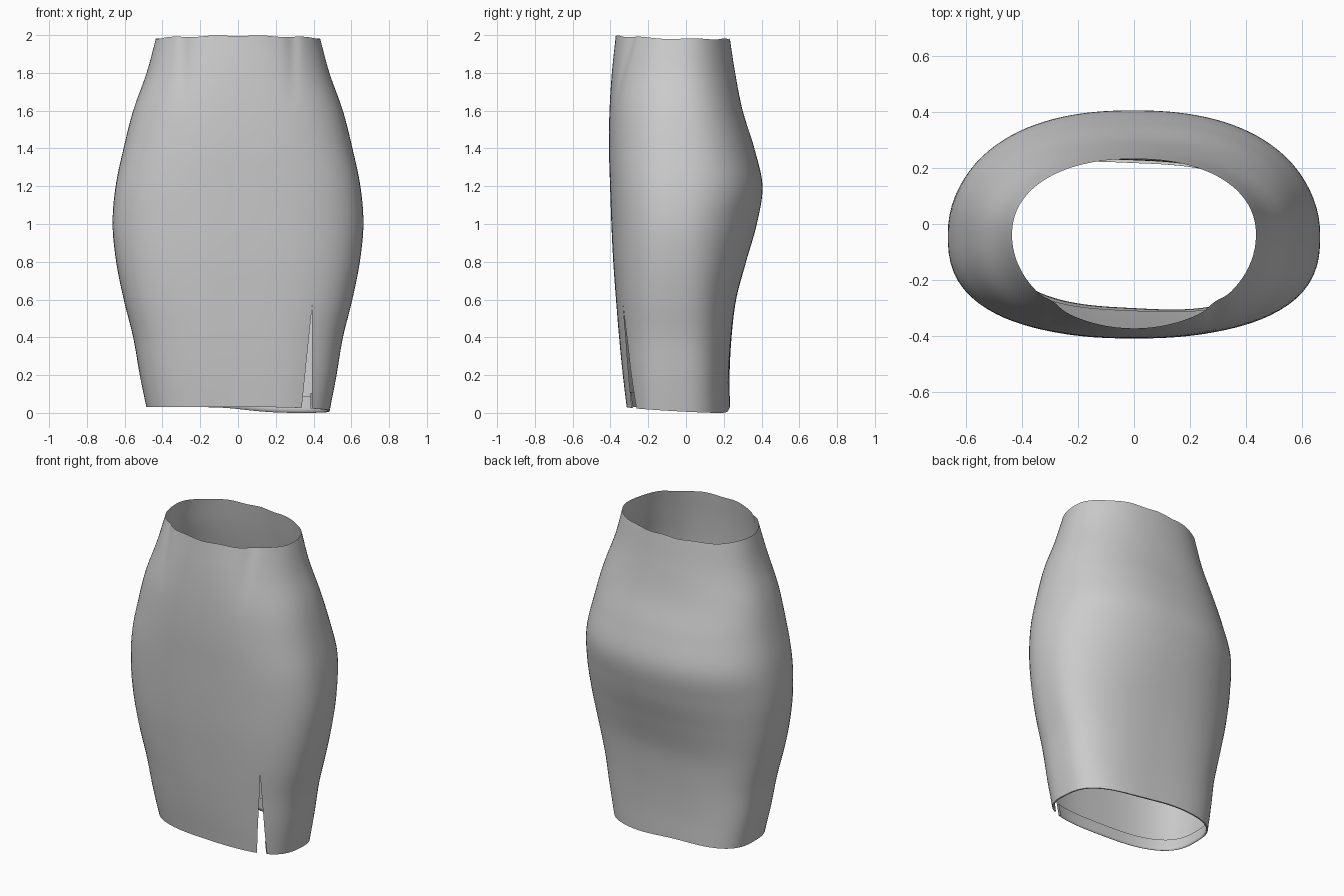
import bpy, bmesh, math

cube = bpy.data.objects.get("Cube")
if cube:
    bpy.data.objects.remove(cube)

SEGS, ROWS = 120, 64
SLIT_TOP, SLIT_X, SLIT_GAP = 0.56, 0.392, 0.055

# Body profile: height, half width, front y, back y, front and back squareness
PROFILE = [
    (0.03, 0.485, -0.31, 0.228, 2.8, 3.0),
    (0.2, 0.52, -0.332, 0.228, 2.8, 2.9),
    (0.4, 0.555, -0.353, 0.24, 2.8, 2.7),
    (0.6, 0.605, -0.37, 0.265, 2.8, 2.5),
    (0.8, 0.645, -0.385, 0.318, 2.7, 2.3),
    (1.0, 0.664, -0.395, 0.375, 2.6, 2.2),
    (1.2, 0.648, -0.402, 0.405, 2.6, 2.3),
    (1.4, 0.606, -0.408, 0.362, 2.5, 2.3),
    (1.6, 0.555, -0.405, 0.3, 2.4, 2.3),
    (1.8, 0.484, -0.392, 0.26, 2.2, 2.2),
    (1.98, 0.435, -0.372, 0.232, 2.0, 2.2),
]
Z0, Z1 = PROFILE[0][0], PROFILE[-1][0]


def section(z):
    """Smoothly interpolated cross-section values at height z."""
    last = len(PROFILE) - 1
    i = max(k for k in range(last) if PROFILE[k][0] <= z or k == 0)
    p0, p1, p2, p3 = (PROFILE[min(max(i + d, 0), last)] for d in (-1, 0, 1, 2))
    span = p2[0] - p1[0]
    t = min(max((z - p1[0]) / span, 0), 1)
    out = []
    for k in range(1, len(p1)):
        m1 = (p2[k] - p0[k]) / (p2[0] - p0[0]) * span
        m2 = (p3[k] - p1[k]) / (p3[0] - p1[0]) * span
        d = p2[k] - p1[k]
        out.append(p1[k] + m1 * t + (3 * d - 2 * m1 - m2) * t**2
                   + (m1 + m2 - 2 * d) * t**3)
    return out


def seam_angle(x, z):
    """Angle at which the front of the section reaches x."""
    a, front, back, nf, nb = section(z)
    depth = -0.04 - front
    return math.atan2(-depth * (1 - (x / a)**nf)**(1 / nf), x)


def bump(value, centre, width):
    return math.exp(-((value - centre) / width)**2)


def ring(z, inset=0.0):
    """One open ring, running from one slit edge round to the other."""
    u = (z - Z0) / (Z1 - Z0)
    open_part = max(0, 1 - (z - Z0) / (SLIT_TOP - Z0))
    zs = min(z, SLIT_TOP)
    start = seam_angle(SLIT_X, zs)
    end = seam_angle(SLIT_X - SLIT_GAP * open_part, zs) + math.tau
    a, front, back, nf, nb = section(z)
    points = []
    for i in range(SEGS + 1):
        t = start + (end - start) * i / SEGS
        c, s = math.cos(t), math.sin(t)
        depth, n = (back + 0.04, nb) if s > 0 else (-0.04 - front, nf)
        r = (abs(c / a)**n + abs(s / depth)**n)**(-1 / n) - inset
        x, y = r * c, r * s - 0.04
        # shallow waist darts at the front
        if s < 0:
            y += 0.012 * max(0, u - 0.8) * 5 * bump(abs(x), 0.29, 0.03)
        # slightly twisted hem, dipping at the back, and a wavy waist edge
        y -= 0.05 * x * (1 - u)**4
        dip = 0.03 * max(0, math.cos(t - 0.6))**2 * (1 - u)**8
        wave = (0.017 * max(0, -s) + 0.003 * math.sin(9 * t)) * u**8
        points.append((x, y, z - dip + wave))
    return points


def cloth(name, rings, material):
    bm = bmesh.new()
    rows = [[bm.verts.new(p) for p in r] for r in rings]
    for low, high in zip(rows, rows[1:]):
        for i in range(SEGS):
            bm.faces.new((low[i], low[i + 1], high[i + 1], high[i]))
    bmesh.ops.remove_doubles(bm, verts=bm.verts, dist=0.0005)
    mesh = bpy.data.meshes.new(name)
    bm.to_mesh(mesh)
    bm.free()
    mesh.materials.append(material)
    mesh.shade_smooth()
    obj = bpy.data.objects.new(name, mesh)
    bpy.context.collection.objects.link(obj)
    return obj


# Plain grey fabric
fabric = bpy.data.materials.new("light grey fabric")
fabric.use_nodes = True
colour = (0.6, 0.6, 0.6, 1)
fabric.diffuse_color = colour
fabric.node_tree.nodes["Principled BSDF"].inputs["Base Color"].default_value = colour

# Skirt body, open at waist and hem, with the slit in its front
cloth("skirt_body", [ring(Z0 + (Z1 - Z0) * k / ROWS) for k in range(ROWS + 1)], fabric)

# Folded hem on the inside
fold = [ring(Z0 + 0.08 * k / 4, 0.01) for k in range(4, -1, -1)]
cloth("hem_fold", fold + [ring(Z0)], fabric)
